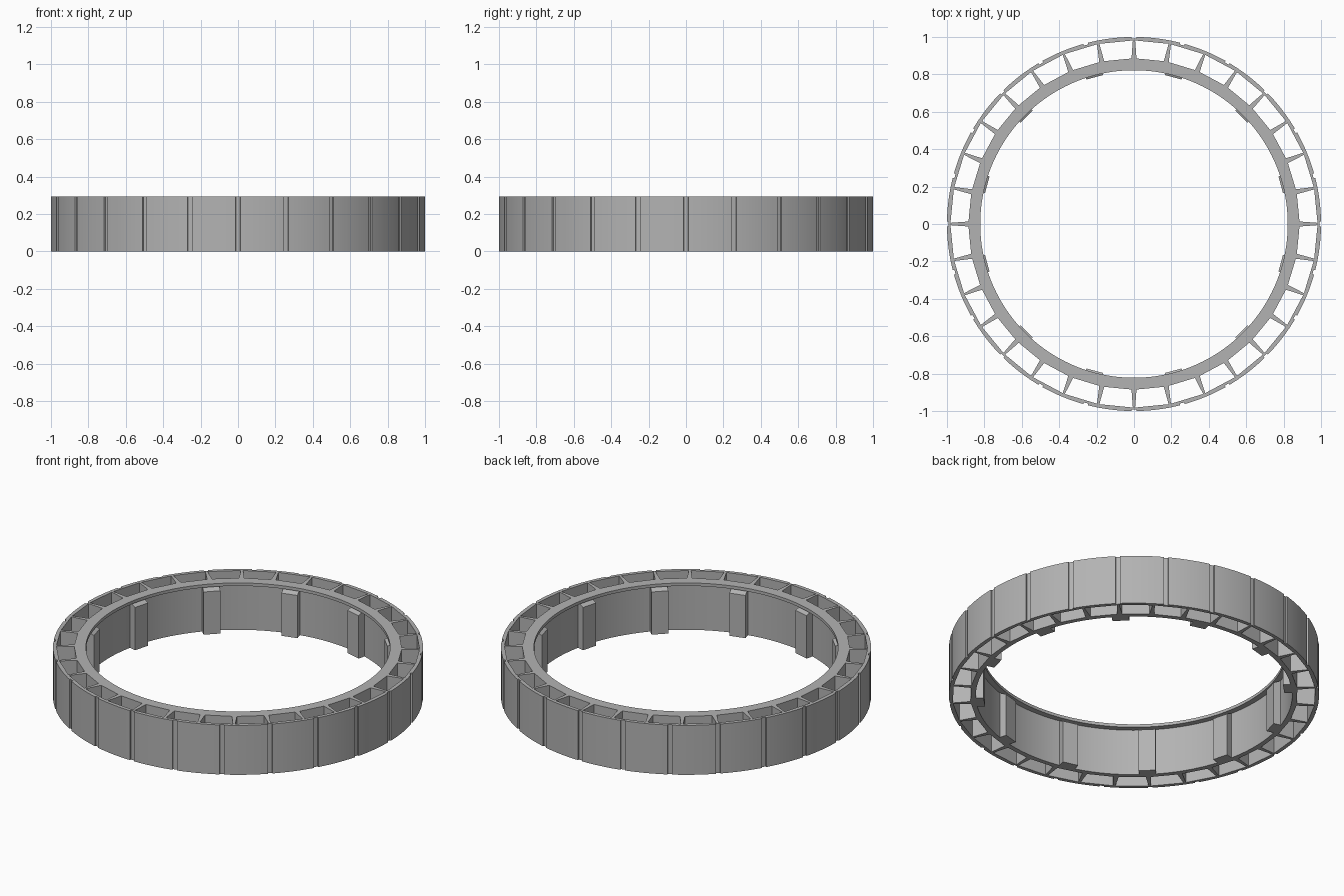
import bpy, bmesh, math
from math import radians, cos, sin, pi

cube = bpy.data.objects.get("Cube")
if cube:
    bpy.data.objects.remove(cube, do_unlink=True)

HEIGHT = 0.295
POCKETS, GROOVES, KEYS = 32, 24, 12
PITCH = 2 * pi / POCKETS
LIP_Z = HEIGHT - 0.018

grey = bpy.data.materials.new("grey")
grey.use_nodes = True
grey.diffuse_color = (0.45, 0.45, 0.45, 1)
grey.node_tree.nodes["Principled BSDF"].inputs["Base Color"].default_value = grey.diffuse_color


def finish(bm, name):
    bmesh.ops.recalc_face_normals(bm, faces=bm.faces)
    mesh = bpy.data.meshes.new(name)
    bm.to_mesh(mesh)
    bm.free()
    obj = bpy.data.objects.new(name, mesh)
    bpy.context.collection.objects.link(obj)
    mesh.materials.append(grey)
    bpy.ops.object.select_all(action='DESELECT')
    obj.select_set(True)
    bpy.context.view_layer.objects.active = obj
    bpy.ops.object.shade_smooth_by_angle(angle=radians(8))
    return obj


def flat_sided(distance, a):
    """Radius at angle a of a polygon with one flat per pocket."""
    return distance / cos(a % PITCH - PITCH / 2)


def ring(name, angles, section):
    """Closed ring; section(a) gives the (radius, z) loop at angle a."""
    bm = bmesh.new()
    loops = [[bm.verts.new((r * cos(a), r * sin(a), z)) for r, z in section(a)]
             for a in angles]
    for i, cur in enumerate(loops):
        nxt = loops[(i + 1) % len(loops)]
        for j in range(len(cur)):
            k = (j + 1) % len(cur)
            bm.faces.new((cur[j], nxt[j], nxt[k], cur[k]))
    return finish(bm, name)


def prism_set(name, count, offset, corners):
    """Radial copies of a block; corners are bottom and top (x, y, z) loops."""
    bm = bmesh.new()
    for i in range(count):
        a = 2 * pi * i / count + offset
        low, top = [[bm.verts.new((x * cos(a) - y * sin(a), x * sin(a) + y * cos(a), z))
                     for x, y, z in loop] for loop in corners]
        bm.faces.new(low)
        bm.faces.new(top)
        for j in range(4):
            k = (j + 1) % 4
            bm.faces.new((low[j], low[k], top[k], top[j]))
    return finish(bm, name)


# Outer shell with narrow vertical grooves
step = radians(1.875)
half = 0.012
edge = half + 0.0005
shell_angles = [i * step for i in range(192)]
for g in range(GROOVES):
    centre = 2 * pi * g / GROOVES
    shell_angles += [(centre + s) % (2 * pi) for s in (-edge, -half, half, edge)]
shell_angles.sort()


def shell_section(a):
    pitch = 2 * pi / GROOVES
    off = abs((a + pitch / 2) % pitch - pitch / 2)
    outer = 0.991 if off < half + 0.0002 else 1.0
    inner = flat_sided(0.977, a)
    return [(inner, 0), (outer, 0), (outer, HEIGHT), (inner, HEIGHT)]


ring("outer_shell", shell_angles, shell_section)


# Inner ring: flat-sided outside, round inside, with a thin lip at the top
def hub_section(a):
    outer = flat_sided(0.882, a)
    return [(0.855, 0), (outer, 0), (outer, HEIGHT), (0.822, HEIGHT),
            (0.822, LIP_Z), (0.855, LIP_Z)]


ring("inner_ring", [i * step for i in range(192)], hub_section)

# Tapered ribs between the pockets
rib = [(0.878, -0.014), (0.985, -0.006), (0.985, 0.006), (0.878, 0.014)]
prism_set("ribs", POCKETS, 0,
          [[(x, y, z) for x, y in rib] for z in (0, HEIGHT)])

# Locating keys on the inner wall, with sloped tops
W = 0.046
key_low = [(0.812, -W, 0), (0.862, -W, 0), (0.862, W, 0), (0.812, W, 0)]
key_top = [(x, y, LIP_Z - 0.022 if x < 0.85 else LIP_Z + 0.004) for x, y, z in key_low]
prism_set("keys", KEYS, pi / KEYS, [key_low, key_top])
